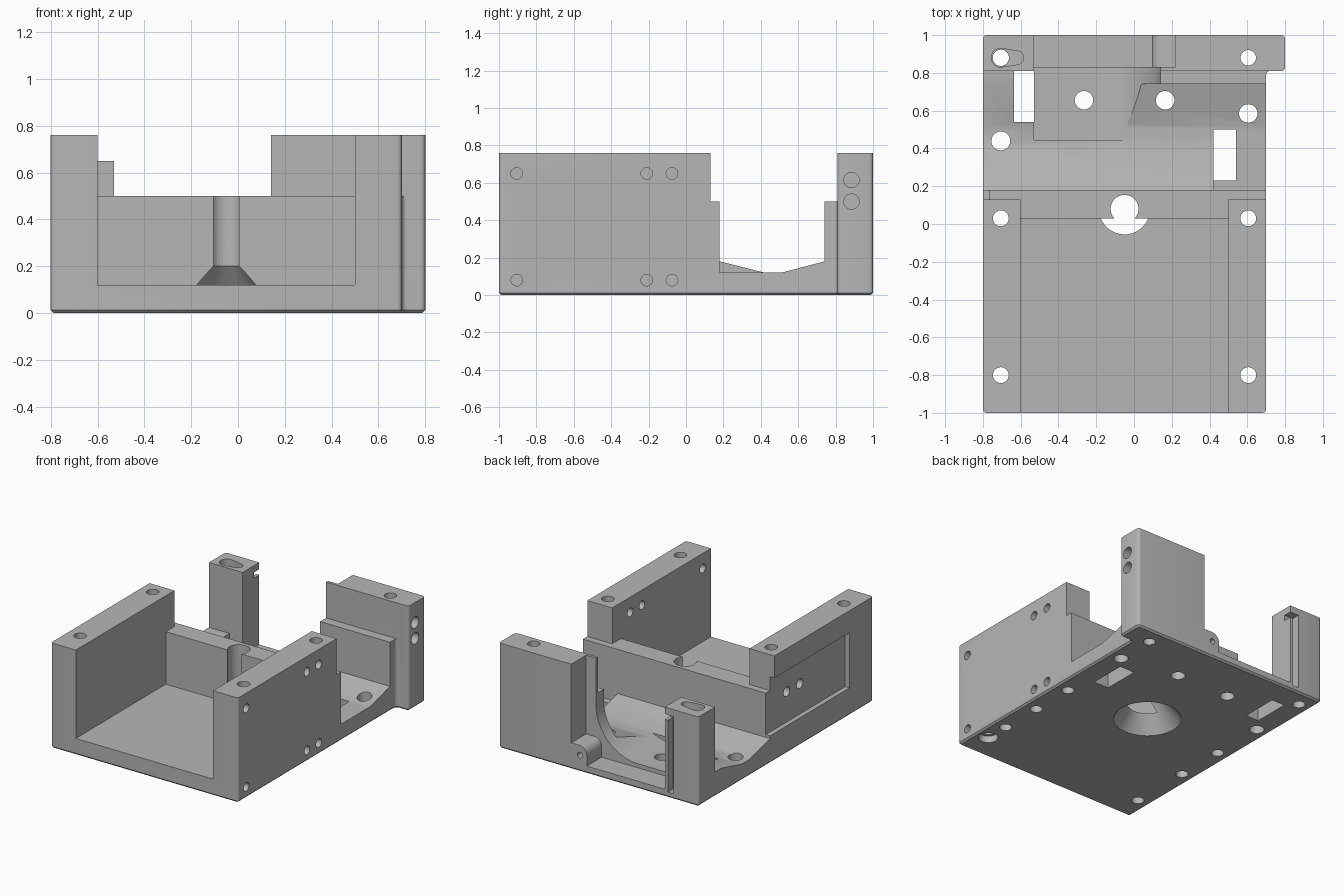
import bpy, bmesh, math
from mathutils import Vector

cube = bpy.data.objects.get("Cube")
if cube:
    bpy.data.objects.remove(cube, do_unlink=True)

grey = bpy.data.materials.new("machined_grey")
grey.use_nodes = True
colour = (0.47, 0.47, 0.47, 1)
grey.diffuse_color = colour
grey.node_tree.nodes["Principled BSDF"].inputs["Base Color"].default_value = colour


def to_object(bm, name):
    bmesh.ops.recalc_face_normals(bm, faces=bm.faces)
    mesh = bpy.data.meshes.new(name)
    bm.to_mesh(mesh)
    bm.free()
    mesh.materials.append(grey)
    obj = bpy.data.objects.new(name, mesh)
    bpy.context.collection.objects.link(obj)
    return obj


def prism(points, axis, low, high):
    """Extrude a 2D profile along x, y or z."""
    bm = bmesh.new()
    place = {"x": lambda p: (low, p[0], p[1]),
             "y": lambda p: (p[0], low, p[1]),
             "z": lambda p: (p[0], p[1], low)}[axis]
    face = bm.faces.new([bm.verts.new(place(p)) for p in points])
    shift = Vector([(high - low) * (a == axis) for a in "xyz"])
    new = bmesh.ops.extrude_face_region(bm, geom=[face])["geom"]
    bmesh.ops.translate(bm, vec=shift, verts=[v for v in new if isinstance(v, bmesh.types.BMVert)])
    return bm


def arc(cx, cy, r, start, end, steps=32):
    angles = [math.radians(start + (end - start) * i / steps) for i in range(steps + 1)]
    return [(cx + r * math.cos(a), cy + r * math.sin(a)) for a in angles]


# Full block outline with the rear corner tab, rounded corners, bottom chamfer
bm = prism([(-.8, -1), (.7, -1), (.7, .81), (.8, .81), (.8, 1), (-.8, 1)], "z", 0, .76)
upright = [e for e in bm.edges if abs(e.verts[0].co.z - e.verts[1].co.z) > .5]
bmesh.ops.bevel(bm, geom=upright, offset=.02, segments=4, profile=.5, affect="EDGES")
rim = [e for e in bm.edges if all(v.co.z < .001 for v in e.verts)]
bmesh.ops.bevel(bm, geom=rim, offset=.012, segments=1, affect="EDGES")
housing = to_object(bm, "housing")


def cut(bm):
    tool = to_object(bm, "cutter")
    tool.hide_render = True
    mod = housing.modifiers.new("cut", "BOOLEAN")
    mod.operation, mod.solver, mod.object = "DIFFERENCE", "EXACT", tool
    bpy.context.view_layer.objects.active = housing
    bpy.ops.object.modifier_apply(modifier=mod.name)
    bpy.data.objects.remove(tool, do_unlink=True)


def cut_box(x0, x1, y0, y1, z0, z1):
    cut(prism([(x0, y0), (x1, y0), (x1, y1), (x0, y1)], "z", z0, z1))


def cut_hole(axis, u, v, r, low, high):
    cut(prism(arc(u, v, r, 0, 360)[:-1], axis, low, high))


# Front tray and the space above the cross wall
cut_box(-.6, .5, -1.2, .03, .12, 1)
cut_box(-.6, .5, -.1, .14, .5, 1)
cut_box(-1, .75, .13, .81, .5, 1)

# Rear bay with sloping floor, flat at the right end
cut(prism([(.18, .18), (.42, .12), (.51, .12), (.74, .18), (.74, 1), (.18, 1)], "x", -1, 1))
cut_box(.42, 1, .18, .46, .12, .6)
cut_box(-1, -.53, .72, .81, .18, 1)

# Rounded opening in the thin rear wall
cut(prism([(-.53, .085)] + arc(-.195, .42, .335, -90, 0) + [(.14, 1), (-.53, 1)],
          "y", .445, .83))

# Rear ledge with round boss, and the lower corner post
cut(prism([(-.53, .055), (.095, .055)] + arc(.155, .13, .06, 180, 90, 10)
          + [(.22, .19), (.22, 1), (-.53, 1)], "y", .83, 1.1))
cut_box(-1, -.5, .79, 1.1, .65, 1)
cut_hole("y", .15, .12, .02, .9, 1.1)

# Groove and notch on the corner post
cut_box(-.6, -.555, .94, 1.1, .04, .6)
cut_box(-.6, -.5, .94, 1.1, .56, .6)

# Slots through the floor
cut_box(-.635, -.53, .54, .81, -.1, .3)
cut_box(.42, .54, .23, .5, -.1, .3)

# Pocket on the left outer side with two blind holes
cut_box(-1, -.765, -.73, .3, .2, .6)
for y in (-.21, -.06):
    cut_hole("x", y, .42, .035, -.9, -.65)

# Vertical screw holes
for x, y, r in [(-.705, .88, .043), (.605, .88, .041), (-.705, .44, .05),
                (-.265, .655, .049), (.165, .655, .049), (.605, .585, .049),
                (-.705, .03, .042), (.605, .03, .042), (-.705, -.8, .042), (.605, -.8, .042)]:
    cut_hole("z", x, y, r, -.1, 1)
for x, y in [(-.705, -.34), (.605, -.3), (.605, -.62)]:
    cut_hole("z", x, y, .042, -.1, .2)
cut_hole("z", .605, -.8, .065, -.1, .05)

# Shallow keyhole slot on top of the post
cut(prism(arc(-.705, .88, .05, 90, 270, 16) + arc(-.62, .88, .036, -90, 90, 16), "z", .6, 1))

# Side holes in the right wall and the rear block
for y in (-.905, -.21, -.075):
    cut_hole("x", y, .65, .031, .4, 1)
    cut_hole("x", y, .08, .031, .45, 1)
for z in (.5, .615):
    cut_hole("x", .885, z, .041, .5, 1)

# Central bore with a conical mouth underneath
cut_hole("z", -.05, .08, .074, -.1, 1)
bm = bmesh.new()
bmesh.ops.create_cone(bm, cap_ends=True, segments=48, radius1=.25, radius2=.074, depth=.23)
bmesh.ops.translate(bm, vec=(-.05, .08, .085), verts=bm.verts)
cut(bm)

# Smooth the round surfaces only
bpy.ops.object.select_all(action="DESELECT")
housing.select_set(True)
bpy.context.view_layer.objects.active = housing
bpy.ops.object.shade_smooth_by_angle(angle=math.radians(30))
